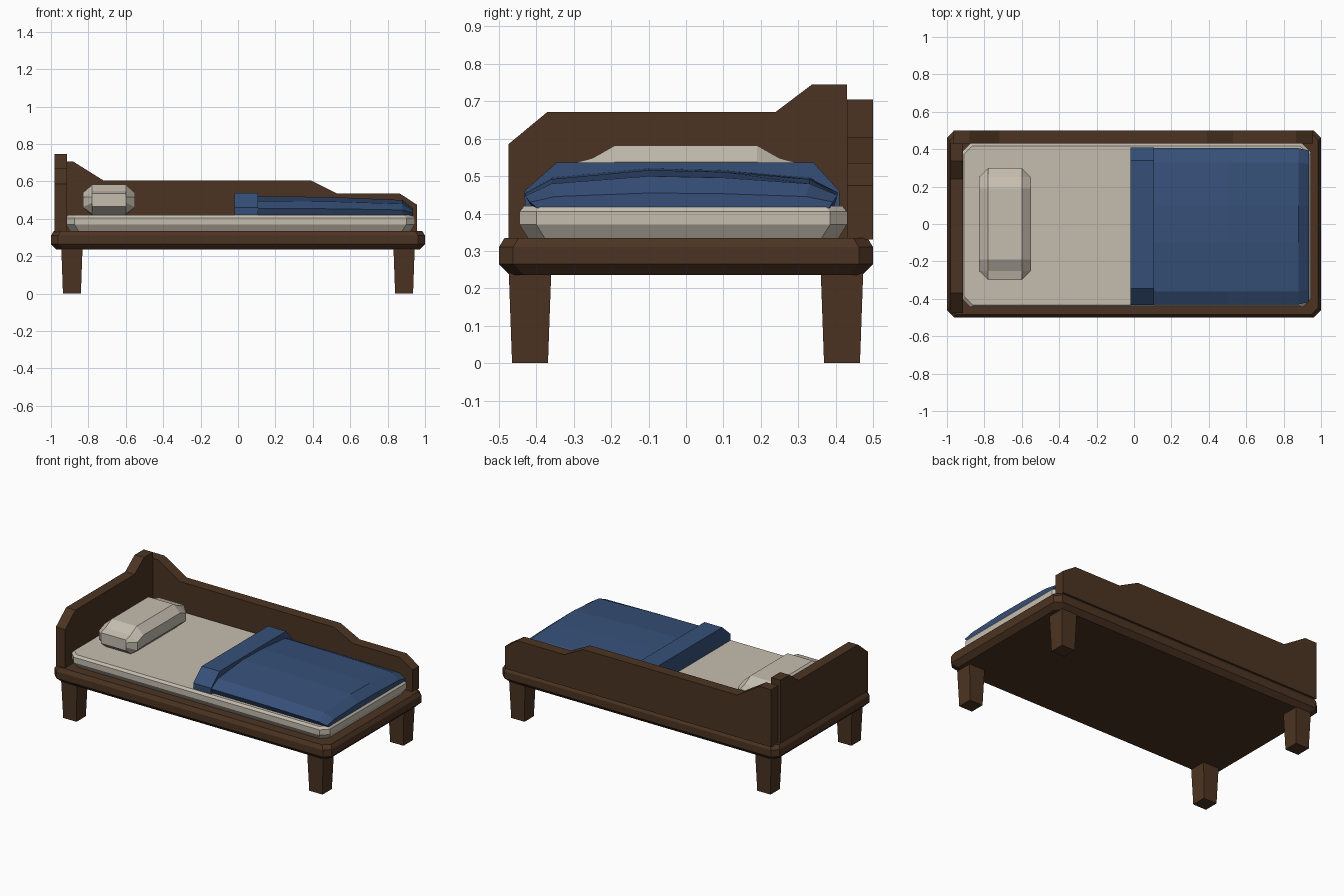
import bpy
import bmesh

if "Cube" in bpy.data.objects:
    bpy.data.objects.remove(bpy.data.objects["Cube"], do_unlink=True)


def material(name, rgb):
    m = bpy.data.materials.new(name)
    m.use_nodes = True
    m.diffuse_color = (*rgb, 1)
    m.node_tree.nodes["Principled BSDF"].inputs["Base Color"].default_value = (*rgb, 1)
    return m


wood = material("dark wood", (0.072, 0.034, 0.016))
linen = material("cream linen", (0.56, 0.51, 0.43))
blue = material("blue cloth", (0.037, 0.08, 0.19))


def loft(name, rings, mat):
    """Skin closed rings of equal length and cap both ends."""
    bm = bmesh.new()
    loops = [[bm.verts.new(p) for p in ring] for ring in rings]
    n = len(loops[0])
    for a, b in zip(loops, loops[1:]):
        for i in range(n):
            j = (i + 1) % n
            bm.faces.new((a[i], a[j], b[j], b[i]))
    bm.faces.new(loops[0])
    bm.faces.new(loops[-1])
    bmesh.ops.recalc_face_normals(bm, faces=bm.faces)
    mesh = bpy.data.meshes.new(name)
    bm.to_mesh(mesh)
    bm.free()
    mesh.materials.append(mat)
    obj = bpy.data.objects.new(name, mesh)
    bpy.context.collection.objects.link(obj)
    return obj


def clipped_rect(x0, x1, y0, y1, z, cut):
    """Rectangle with clipped corners at height z."""
    return [(x0 + cut, y0, z), (x1 - cut, y0, z), (x1, y0 + cut, z), (x1, y1 - cut, z),
            (x1 - cut, y1, z), (x0 + cut, y1, z), (x0, y1 - cut, z), (x0, y0 + cut, z)]


def slab(name, bounds, levels, cut, mat):
    """Stack of clipped rectangles, each level being (height, inset)."""
    x0, x1, y0, y1 = bounds
    loft(name, [clipped_rect(x0 + d, x1 - d, y0 + d, y1 - d, z, cut) for z, d in levels], mat)


# Base frame and mattress
slab("bed_frame", (-1, 1, -0.5, 0.5),
     [(0.235, 0.03), (0.265, 0), (0.31, 0), (0.335, 0.015)], 0.038, wood)
slab("mattress", (-0.92, 0.945, -0.445, 0.43),
     [(0.335, 0.022), (0.37, 0), (0.405, 0), (0.42, 0.012)], 0.045, linen)

# Tapered legs
for sx, side in ((-1, "right"), (1, "left")):
    for sy, end in ((-1, "front"), (1, "back")):
        cx, cy = sx * 0.888, sy * 0.417
        rings = [[(cx + a * h, cy + b * h, z) for a, b in ((-1, -1), (1, -1), (1, 1), (-1, 1))]
                 for z, h in ((0, 0.048), (0.25, 0.057))]
        loft(f"{end}_{side}_leg", rings, wood)

# Headboard and back board, extruded from their outlines
head = [(-0.475, 0.33), (-0.475, 0.585), (-0.37, 0.672), (0.24, 0.672),
        (0.337, 0.745), (0.43, 0.745), (0.43, 0.33)]
loft("headboard", [[(x, y, z) for y, z in head] for x in (-0.982, -0.915)], wood)
back = [(-0.965, 0.33), (-0.965, 0.705), (-0.88, 0.705), (-0.72, 0.605), (0.39, 0.605),
        (0.53, 0.535), (0.865, 0.535), (0.957, 0.475), (0.957, 0.33)]
loft("back_board", [[(x, y, z) for x, z in back] for y in (0.43, 0.5)], wood)

# Pillow: eight-sided sections along the width, smaller at each end
sections = [(-0.3, 0.09, 0.465, 0.535), (-0.25, 0.14, 0.425, 0.548), (-0.19, 0.14, 0.418, 0.582)]
sections += [(-y, h, lo, hi) for y, h, lo, hi in reversed(sections)]
rings = []
for y, h, lo, hi in sections:
    c, w = -0.69, min(h, 0.09)
    mid_lo, mid_hi = lo + 0.3 * (hi - lo), hi - 0.27 * (hi - lo)
    rings.append([(c - w, y, lo), (c + w, y, lo), (c + h, y, mid_lo), (c + h, y, mid_hi),
                  (c + w, y, hi), (c - w, y, hi), (c - h, y, mid_hi), (c - h, y, mid_lo)])
loft("pillow", rings, linen)

# Blanket: a crowned section that sinks towards the foot
crown = [(-0.41, 0), (-0.43, 0.38), (-0.36, 0.76), (-0.1, 1),
         (0.1, 0.95), (0.33, 0.76), (0.405, 0.4), (0.395, 0)]
rings = [[(x, y * s, 0.415 + t * h) for y, t in crown]
         for x, h, s in ((0.09, 0.106, 1), (0.5, 0.101, 1), (0.88, 0.085, 1), (0.935, 0.04, 0.97))]
loft("blanket", rings, blue)

# Folded cuff of the blanket
cuff = [(-0.43, 0.415), (-0.432, 0.46), (-0.345, 0.537), (0.34, 0.537), (0.41, 0.46), (0.41, 0.415)]
loft("blanket_fold", [[(x, y, z) for y, z in cuff] for x in (-0.02, 0.108)], blue)
